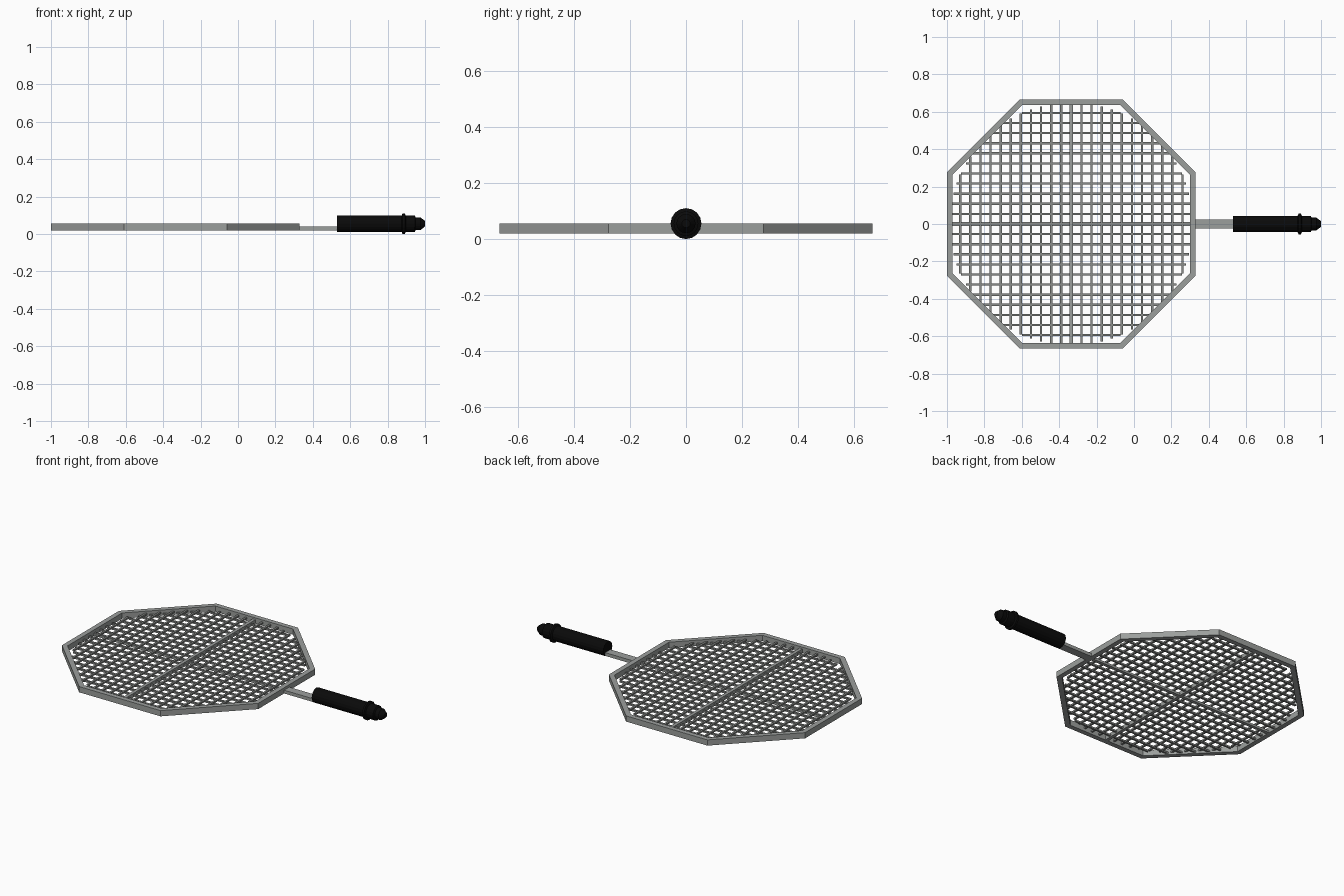
import bpy, bmesh, math
from mathutils import Vector

if "Cube" in bpy.data.objects:
    bpy.data.objects.remove(bpy.data.objects["Cube"])


def material(name, rgb):
    m = bpy.data.materials.new(name)
    m.diffuse_color = (*rgb, 1)
    m.use_nodes = True
    m.node_tree.nodes["Principled BSDF"].inputs["Base Color"].default_value = m.diffuse_color
    return m


steel = material("steel grey", (0.33, 0.345, 0.335))
wire_grey = material("wire grey", (0.26, 0.27, 0.26))
black = material("black grip", (0.003, 0.003, 0.003))

CX = -0.335      # centre of the octagonal head
APO = 0.665      # outer apothem


def finish(bm, name, mat):
    bmesh.ops.recalc_face_normals(bm, faces=bm.faces)
    me = bpy.data.meshes.new(name)
    bm.to_mesh(me)
    bm.free()
    me.materials.append(mat)
    ob = bpy.data.objects.new(name, me)
    bpy.context.collection.objects.link(ob)
    return ob


def add_box(bm, x0, x1, y0, y1, z0, z1):
    r = bmesh.ops.create_cube(bm, size=1)
    for v in r["verts"]:
        v.co = Vector((x0 + (v.co.x + .5) * (x1 - x0),
                       y0 + (v.co.y + .5) * (y1 - y0),
                       z0 + (v.co.z + .5) * (z1 - z0)))


def box(name, mat, *dims):
    bm = bmesh.new()
    add_box(bm, *dims)
    return finish(bm, name, mat)


# octagonal frame: rectangular section swept round eight corners
bm = bmesh.new()
rings = []
for i in range(8):
    a = math.radians(22.5 + 45 * i)
    ring = []
    for apo, z in ((APO, .02), (APO, .055), (APO - .03, .055), (APO - .03, .02)):
        r = apo / math.cos(math.pi / 8)
        ring.append(bm.verts.new((CX + r * math.cos(a), r * math.sin(a), z)))
    rings.append(ring)
for i in range(8):
    p, q = rings[i], rings[(i + 1) % 8]
    for j in range(4):
        k = (j + 1) % 4
        bm.faces.new((p[j], q[j], q[k], p[k]))
finish(bm, "octagon_frame", steel)

# wire mesh: two crossing layers whose lengths follow a circle
STEP, HW = 0.054, 0.006
long_bm, cross_bm = bmesh.new(), bmesh.new()
for k in range(-11, 12):
    o = k * STEP
    h = min(math.sqrt(.65 ** 2 - o * o), .64)
    add_box(long_bm, CX - h, CX + h, o - HW, o + HW, .026, .036)
    add_box(cross_bm, CX + o - HW, CX + o + HW, -h, h, .033, .043)
finish(long_bm, "long_wires", wire_grey)
finish(cross_bm, "cross_wires", wire_grey)

# support ribs under the mesh
box("long_rib", steel, CX - .64, CX + .64, -.01, .01, .02, .034)
box("cross_rib", steel, CX - .01, CX + .01, -.64, .64, .02, .045)

# flat neck between frame and grip
box("neck", steel, .325, .56, -.025, .025, .02, .04)

# turned grip with a collar and a tapered end
profile = [(.53, 0), (.53, .044), (.875, .044), (.88, .055), (.892, .055),
           (.897, .044), (.945, .044), (.95, .034), (.975, .034), (1, .015), (1, 0)]
bm = bmesh.new()
vs = [bm.verts.new((x, 0, .055 + r)) for x, r in profile]
edges = [bm.edges.new(e) for e in zip(vs, vs[1:])]
bmesh.ops.spin(bm, geom=vs + edges, cent=(0, 0, .055), axis=(1, 0, 0),
               angle=2 * math.pi, steps=16)
bmesh.ops.remove_doubles(bm, verts=bm.verts, dist=.0001)
finish(bm, "grip", black)
